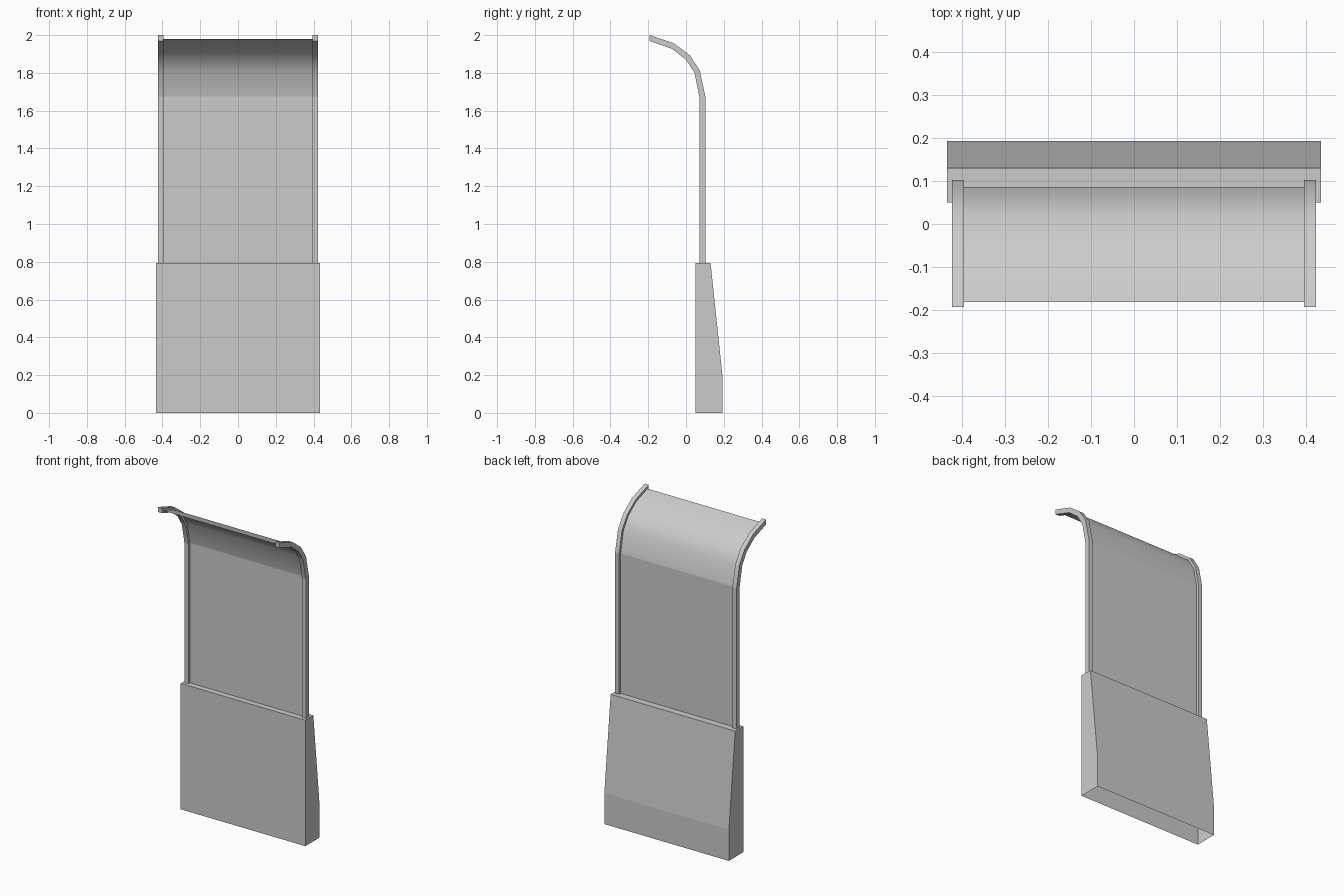
import bpy
import math

cube = bpy.data.objects.get("Cube")
if cube:
    bpy.data.objects.remove(cube)

GREY = (0.6, 0.6, 0.6, 1)
grey = bpy.data.materials.new("light grey")
grey.use_nodes = True
grey.diffuse_color = GREY
grey.node_tree.nodes["Principled BSDF"].inputs["Base Color"].default_value = GREY


def make(name, verts, faces, smooth=False):
    mesh = bpy.data.meshes.new(name)
    mesh.from_pydata(verts, [], faces)
    mesh.materials.append(grey)
    obj = bpy.data.objects.new(name, mesh)
    bpy.context.collection.objects.link(obj)
    if smooth:
        bpy.ops.object.select_all(action="DESELECT")
        obj.select_set(True)
        bpy.context.view_layer.objects.active = obj
        bpy.ops.object.shade_smooth_by_angle(angle=math.radians(30))
    return obj


def sheet(name, path, half, smooth=False):
    """Sweep an open (y, z) path across x as a single sheet."""
    n = len(path)
    verts = [(x, y, z) for x in (-half, half) for y, z in path]
    faces = [(i, i + 1, n + i + 1, n + i) for i in range(n - 1)]
    return make(name, verts, faces, smooth)


def rail(name, outer, inner, x0, x1, smooth=False):
    """Square tube between matching outer and inner (y, z) paths."""
    n = len(outer)
    verts = [(x, y, z) for x in (x0, x1) for p in zip(outer, inner) for y, z in p]
    m = 2 * n
    faces = [(0, 1, m + 1, m), (m - 2, 2 * m - 2, 2 * m - 1, m - 1)]
    for i in range(0, m - 2, 2):
        a, b, c, d = i, i + 1, i + 3, i + 2
        faces += [(a, d, c, b), (m + a, m + b, m + c, m + d),
                  (a, m + a, m + d, d), (b, c, m + c, m + b)]
    return make(name, verts, faces, smooth)


TOP = 0.793       # top of the base
HALF = 0.434      # half width of the base

# Tapered base shell, open underneath
profile = [(0.05, 0), (0.05, TOP), (0.13, TOP), (0.193, 0.196), (0.193, 0)]
n = len(profile)
base_verts = [(x, y, z) for x in (-HALF, HALF) for y, z in profile]
base_faces = [(i, n + i, n + i + 1, i + 1) for i in range(n - 1)]
base_faces += [tuple(range(n)), tuple(reversed(range(n, 2 * n)))]
make("base", base_verts, base_faces)

# Side rails: straight posts with curved arms on top
outer = [(0.102, 1.677), (0.073, 1.813), (0.022, 1.892), (-0.065, 1.957), (-0.193, 2.0)]
inner = [(0.071, 1.672), (0.045, 1.80), (0.0, 1.87), (-0.075, 1.928), (-0.193, 1.969)]
for side, s in (("left", 1), ("right", -1)):
    x0, x1 = sorted((s * 0.395, s * 0.423))
    rail(side + "_post", [(0.102, TOP), outer[0]], [(0.071, TOP), inner[0]], x0, x1)
    rail(side + "_arm", outer, inner, x0, x1, True)

# Thin panel held between the rails
middle = [((a + c) / 2, (b + d) / 2) for (a, b), (c, d) in zip(outer, inner)]
middle[-1] = (-0.181, 1.98)
sheet("back_panel", [(middle[0][0], TOP), middle[0]], 0.4)
sheet("curved_canopy", middle, 0.4, True)
